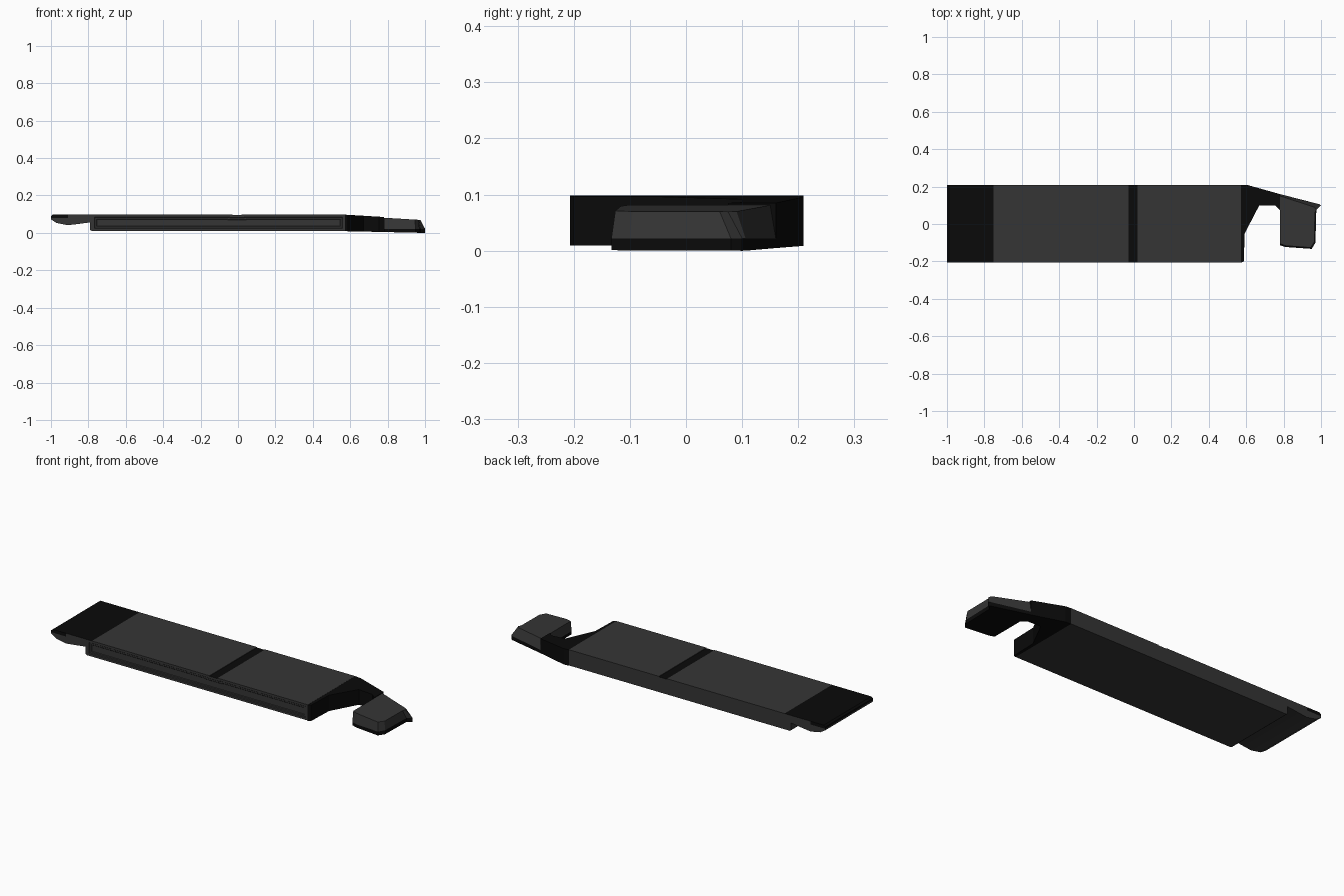
import bpy, bmesh
from mathutils import Vector

if "Cube" in bpy.data.objects:
    bpy.data.objects.remove(bpy.data.objects["Cube"])


def material(name, v):
    m = bpy.data.materials.new(name)
    m.diffuse_color = (v, v, v, 1)
    m.use_nodes = True
    m.node_tree.nodes["Principled BSDF"].inputs["Base Color"].default_value = m.diffuse_color
    return m


MATS = [material("dark grey", 0.036), material("black", 0.003)]
GREY, BLACK = 0, 1


def finish(bm, name):
    bmesh.ops.recalc_face_normals(bm, faces=bm.faces)
    me = bpy.data.meshes.new(name)
    bm.to_mesh(me)
    bm.free()
    for m in MATS:
        me.materials.append(m)
    bpy.context.collection.objects.link(bpy.data.objects.new(name, me))


def cut(bm, faces, co, no):
    geom = set(faces)
    for f in faces:
        geom.update(f.edges)
        geom.update(f.verts)
    bmesh.ops.bisect_plane(bm, geom=list(geom), plane_co=co, plane_no=no, dist=1e-5)


def loft(name, rings, caps, sides):
    """Stack of matching outlines, with a colour for the caps and each side band."""
    bm = bmesh.new()
    vs = [[bm.verts.new(p) for p in r] for r in rings]
    n = len(vs[0])
    bm.faces.new(vs[0][::-1]).material_index = caps[0]
    bm.faces.new(vs[-1]).material_index = caps[1]
    for k in range(len(vs) - 1):
        for i in range(n):
            j = (i + 1) % n
            f = bm.faces.new((vs[k][i], vs[k][j], vs[k + 1][j], vs[k + 1][i]))
            f.material_index = sides[k]
    ngons = [f for f in bm.faces if len(f.verts) > 4]
    bmesh.ops.triangulate(bm, faces=ngons)
    finish(bm, name)


# Main bar: side profile with overhanging tail and a shallow cross groove
profile = [(-1, 0.09), (-1, 0.072), (-0.97, 0.053), (-0.91, 0.041), (-0.86, 0.047),
           (-0.79, 0.056), (-0.79, 0.016), (-0.783, 0.011), (0.572, 0.011),
           (0.572, 0.098), (0.02, 0.098), (0.02, 0.095), (-0.03, 0.095),
           (-0.03, 0.098), (-0.99, 0.098)]
bm = bmesh.new()
face = bm.faces.new([bm.verts.new((x, -0.207, z)) for x, z in profile])
ext = bmesh.ops.extrude_face_region(bm, geom=[face])["geom"]
for v in ext:
    if isinstance(v, bmesh.types.BMVert):
        v.co.y = 0.209
bmesh.ops.recalc_face_normals(bm, faces=bm.faces)
for x in (-0.91, -0.78, -0.75):
    cut(bm, list(bm.faces), Vector((x, 0, 0)), Vector((1, 0, 0)))
cut(bm, [f for f in bm.faces if f.calc_center_median().x < -0.91],
    Vector((0, 0, 0.08)), Vector((0, 0, 1)))

# Stepped recessed panel along the front face
bm.normal_update()
panel = [f for f in bm.faces if f.normal.y < -0.9 and f.calc_center_median().x > -0.78]
for width, depth in ((0.012, 0), (0.003, -0.004), (0.008, 0), (0.003, -0.003)):
    bmesh.ops.inset_region(bm, faces=panel, thickness=width, depth=depth,
                           use_even_offset=True)

# Black tail top, tail tip and cross strip
bm.normal_update()
for f in bm.faces:
    c = f.calc_center_median()
    top = f.normal.z > 0.5 and c.z > 0.09
    tail = (top and c.x < -0.75) or (c.x < -0.91 and c.z > 0.08)
    strip = top and -0.03 < c.x < 0.02
    f.material_index = BLACK if tail or strip else GREY
finish(bm, "main_bar")


def top_z(x):
    return 0.097 - (x - 0.58) * 0.06


def low_z(x):
    return 0.009 - max(0, x - 0.58) * 0.022


# Black end plate with the tapering hook arm
arm = [(0.572, -0.207), (0.587, -0.2), (0.592, -0.05), (0.67, 0.10), (0.755, 0.10),
       (0.78, 0.075), (0.78, 0.160), (0.605, 0.209), (0.572, 0.209)]
loft("hook_arm",
     [[(x, y, low_z(x)) for x, y in arm], [(x, y, top_z(x)) for x, y in arm]],
     (BLACK, BLACK), (BLACK,))

# End block: black foot band, grey body narrowing to the top
foot = [(0.78, 0.075), (0.78, -0.113), (0.81, -0.123), (0.95, -0.133), (0.97, -0.1),
        (0.975, 0.08), (1.0, 0.1), (0.99, 0.106), (0.78, 0.160)]
crown = [(0.78, 0.075), (0.78, -0.105), (0.81, -0.116), (0.945, -0.126), (0.965, -0.095),
         (0.967, 0.06), (0.975, 0.075), (0.965, 0.09), (0.78, 0.150)]
loft("end_block",
     [[(x, y, low_z(x)) for x, y in foot],
      [(x, y, 0.022) for x, y in foot],
      [(x, y, top_z(x) - 0.004) for x, y in crown]],
     (BLACK, GREY), (BLACK, GREY))
